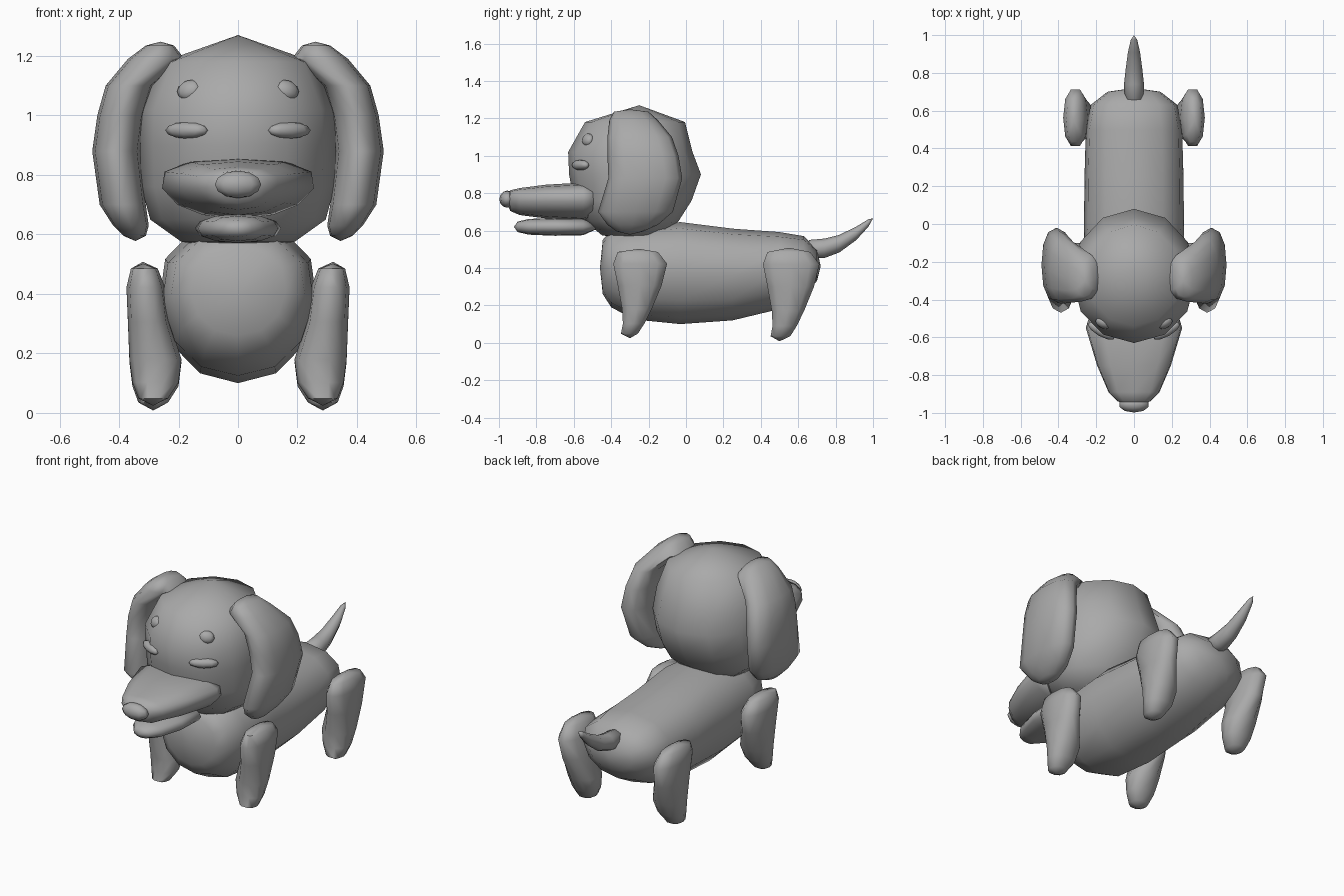
import bpy, bmesh, math
from mathutils import Vector, Matrix

if "Cube" in bpy.data.objects:
    bpy.data.objects.remove(bpy.data.objects["Cube"])

grey = bpy.data.materials.new("plain grey")
grey.diffuse_color = (0.4, 0.4, 0.4, 1)
grey.use_nodes = True
grey.node_tree.nodes["Principled BSDF"].inputs["Base Color"].default_value = grey.diffuse_color


def finish(name, bm):
    bmesh.ops.recalc_face_normals(bm, faces=bm.faces)
    mesh = bpy.data.meshes.new(name)
    bm.to_mesh(mesh)
    bm.free()
    mesh.materials.append(grey)
    ob = bpy.data.objects.new(name, mesh)
    bpy.context.collection.objects.link(ob)


def loft(name, axis, start, end, rings, n=12, power=2.0, egg=0.0, flip=1):
    """Skin oval rings (centre, half width, half depth) between two end points."""
    u = Vector((1, 0, 0))
    v = Vector((0, 0, 1)) if axis == "y" else Vector((0, 1, 0))
    bm = bmesh.new()

    def vert(p):
        return bm.verts.new((p[0] * flip, p[1], p[2]))

    def bulge(t):
        return math.copysign(abs(t) ** (2 / power), t) if abs(t) > 1e-6 else 0.0

    loops = []
    for c, a, b in rings:
        loop = []
        for i in range(n):
            t = 2 * math.pi * i / n
            s = bulge(math.sin(t))
            loop.append(vert(Vector(c) + u * a * bulge(math.cos(t)) * (1 + egg * s) + v * b * s))
        loops.append(loop)
    for r, q in zip(loops, loops[1:]):
        for i in range(n):
            j = (i + 1) % n
            bm.faces.new((r[i], r[j], q[j], q[i]))
    for tip, r in ((vert(start), loops[0]), (vert(end), loops[-1])):
        for i in range(n):
            bm.faces.new((tip, r[i], r[(i + 1) % n]))
    finish(name, bm)


def blob(name, loc, size, rot=(0, 0, 0)):
    bm = bmesh.new()
    bmesh.ops.create_uvsphere(bm, u_segments=10, v_segments=6, radius=1)
    m = Matrix.Translation(loc)
    m = m @ Matrix.Rotation(rot[2], 4, 'Z') @ Matrix.Rotation(rot[0], 4, 'X')
    m = m @ Matrix.Rotation(rot[1], 4, 'Y') @ Matrix.Diagonal((*size, 1))
    bmesh.ops.transform(bm, matrix=m, verts=bm.verts)
    finish(name, bm)


def box_rings(rows):
    """Rows of z, x range and y range become horizontal rings."""
    return [(((x0 + x1) / 2, (y0 + y1) / 2, z), (x1 - x0) / 2, (y1 - y0) / 2)
            for z, x0, x1, y0, y1 in rows]


# long body: y, bottom, top, half width
body = [(-.445, .26, .55, .16), (-.40, .19, .605, .225), (-.28, .125, .62, .255),
        (-.03, .10, .645, .265), (.25, .12, .61, .262), (.5, .18, .592, .255),
        (.63, .25, .57, .23), (.70, .33, .50, .14)]
loft("body", "y", (0, -.46, .4), (0, .72, .41),
     [((0, y, (lo + hi) / 2), w, (hi - lo) / 2) for y, lo, hi, w in body], power=2.2, egg=.1)

# head
loft("head", "z", (0, -.3, .55), (0, -.25, 1.27), box_rings([
    (.575, -.19, .19, -.45, -.12), (.65, -.295, .295, -.54, -.04), (.76, -.325, .325, -.60, .03),
    (.90, -.33, .33, -.625, .08), (1.02, -.325, .325, -.63, .035), (1.18, -.255, .255, -.54, -.005)]))

# snout and lower jaw
loft("snout", "y", (0, -.40, .755), (0, -.96, .76), [
    ((0, -.50, .755), .24, .09), ((0, -.55, .755), .255, .102), ((0, -.75, .755), .195, .09),
    ((0, -.89, .755), .135, .072), ((0, -.94, .76), .085, .055)], power=2.3, egg=.18)
loft("lower_jaw", "y", (0, -.45, .62), (0, -.92, .62), [
    ((0, -.55, .62), .145, .045), ((0, -.70, .62), .135, .048),
    ((0, -.84, .62), .095, .042), ((0, -.90, .62), .05, .028)], power=2.3)
blob("nose", (0, -.955, .768), (.082, .043, .046))

# tail
loft("tail", "y", (0, .62, .49), (0, 1.0, .665), [
    ((0, .66, .50), .05, .05), ((0, .74, .505), .053, .052), ((0, .82, .53), .044, .047),
    ((0, .91, .585), .032, .036), ((0, .975, .64), .017, .02)], n=8)

# mirrored parts
ear = [(1.235, .215, .31, -.385, -.2), (1.19, .18, .37, -.41, -.15), (1.10, .285, .445, -.42, -.075),
       (1.0, .315, .473, -.42, -.04), (.88, .33, .49, -.415, -.02), (.70, .31, .465, -.47, -.07),
       (.63, .30, .42, -.42, -.15), (.595, .31, .385, -.37, -.23)]
leg = [(.485, .27, .36, .43, .67), (.42, .245, .375, .405, .72), (.30, .23, .37, .43, .69),
       (.17, .19, .365, .455, .635), (.09, .20, .355, .46, .595), (.035, .235, .335, .45, .56)]
for side, s in (("right", 1), ("left", -1)):
    loft("ear_" + side, "z", (.26, -.3, 1.248), (.345, -.3, .578), box_rings(ear), power=2.3, flip=s)
    loft("back_leg_" + side, "z", (.32, .55, .508), (.285, .5, .008), box_rings(leg),
         n=10, power=2.3, flip=s)
    front = [(z * .97 + .015, x0, x1, y0 - .8, y1 - .815) for z, x0, x1, y0, y1 in leg]
    loft("front_leg_" + side, "z", (.32, -.25, .502), (.285, -.3, .024), box_rings(front),
         n=10, power=2.3, flip=s)
    blob("eye_" + side, (s * .172, -.565, .95), (.082, .03, .028), (0, 0, s * .52))
    blob("brow_" + side, (s * .163, -.525, 1.085), (.045, .026, .035), (-.4, s * .2, s * .5))

# smooth shading with crisp sharp edges
for ob in bpy.context.collection.objects:
    ob.select_set(True)
    bpy.context.view_layer.objects.active = ob
bpy.ops.object.shade_smooth_by_angle(angle=math.radians(60))
